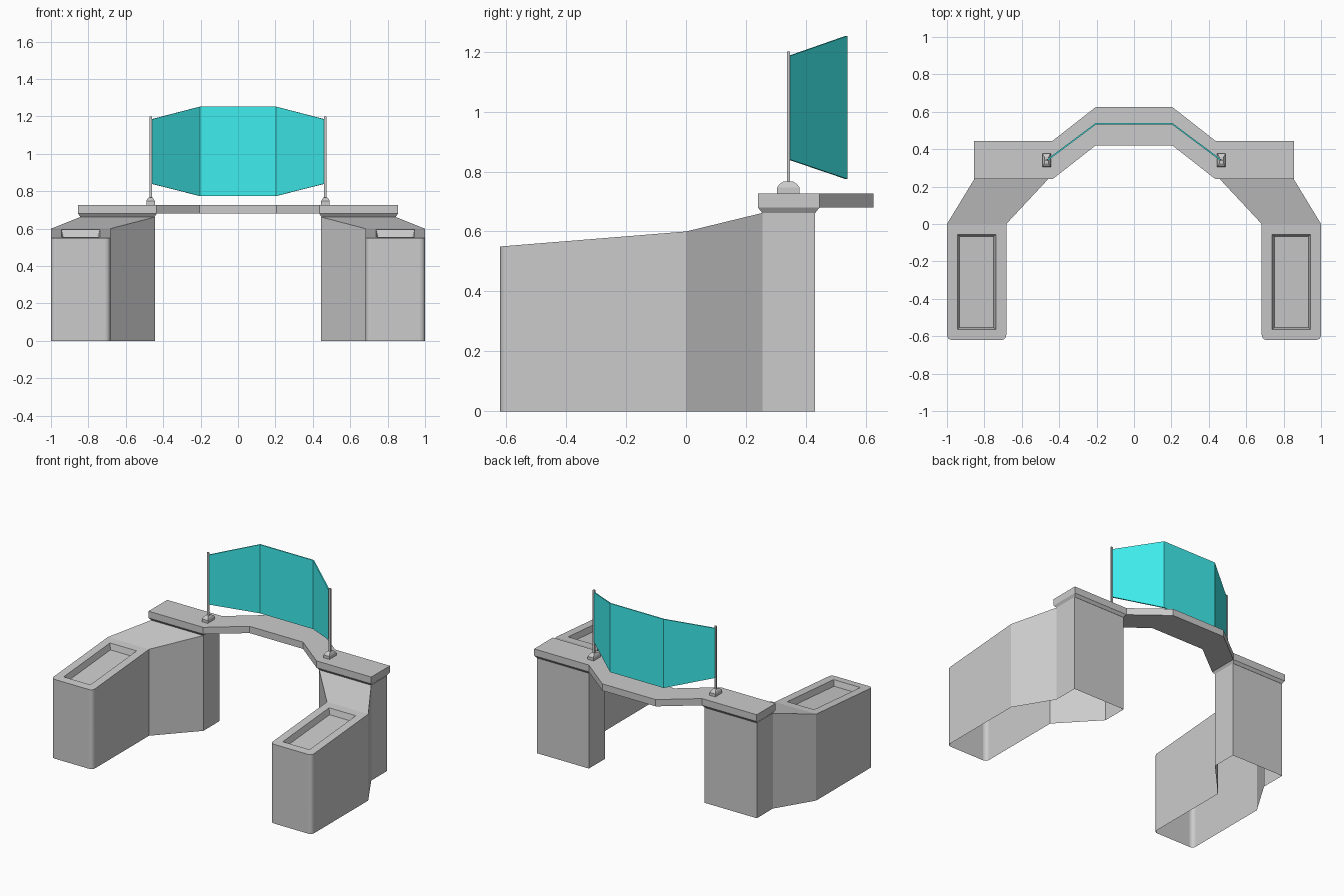
import bpy, bmesh
from mathutils import Matrix

if "Cube" in bpy.data.objects:
    bpy.data.objects.remove(bpy.data.objects["Cube"])


def finish(name, bm, mirror=False, recalc=True):
    if recalc:
        bmesh.ops.recalc_face_normals(bm, faces=bm.faces)
    me = bpy.data.meshes.new(name)
    bm.to_mesh(me)
    bm.free()
    ob = bpy.data.objects.new(name, me)
    bpy.context.collection.objects.link(ob)
    if mirror:
        ob.modifiers.new("mirror", 'MIRROR').use_mirror_merge = False
    return ob


def loft(bm, rings, caps=True, skip=()):
    """Join closed rings of points; skip lists the ring sides left open."""
    vs = [[bm.verts.new(p) for p in r] for r in rings]
    n = len(vs[0])
    for a, b in zip(vs, vs[1:]):
        for i in range(n):
            if i not in skip:
                j = (i + 1) % n
                bm.faces.new((a[i], a[j], b[j], b[i]))
    if caps:
        bm.faces.new(vs[0][::-1])
        bm.faces.new(vs[-1])
    return vs


def rect(x0, x1, y0, y1, z):
    return [(x0, y0, z), (x1, y0, z), (x1, y1, z), (x0, y1, z)]


# Pedestals: open-bottomed shells, bent in plan and rising to the back
bm = bmesh.new()
stations = [(-.62, .683, 1, .55), (0, .683, 1, .60),
            (.255, .445, .845, .662), (.43, .445, .845, .662)]
rings = loft(bm, [[(a, y, 0), (b, y, 0), (b, y, z), (a, y, z)]
                  for y, a, b, z in stations], skip=(0,))
bmesh.ops.recalc_face_normals(bm, faces=bm.faces)
for f in bm.faces:
    if f.normal.z < 0:
        f.normal_flip()
# Tray recess in the front top
tray = next(f for f in bm.faces if f.normal.z > .9 and f.calc_center_median().y < -.2)
bmesh.ops.inset_individual(bm, faces=[tray], thickness=.056, use_even_offset=True)
bmesh.ops.inset_individual(bm, faces=[tray], thickness=.011, depth=0, use_even_offset=True)
for v in tray.verts:
    v.co.z -= .04
# Rounded front corners
corners = [e for e in bm.edges if all(v.co.y < -.61 for v in e.verts)
           and abs(e.verts[0].co.x - e.verts[1].co.x) < 1e-4]
res = bmesh.ops.bevel(bm, geom=corners, offset=.026, segments=4, profile=.5,
                      affect='EDGES')
for f in res['faces']:
    f.smooth = abs(f.normal.z) < .5
finish("pedestal", bm, mirror=True)

# Worktop: one slab with a bowed bridge in the middle
bm = bmesh.new()
half = [(.855, .445), (.855, .24), (.435, .24), (.205, .42)]
half_back = [(.205, .625), (.435, .445)]
plan = half + [(-x, y) for x, y in half[::-1]] + \
    [(-x, y) for x, y in half_back[::-1]] + half_back
loft(bm, [[(x, y, z) for x, y in plan] for z in (.68, .727)])
finish("worktop", bm)

# Chamfered lower edge of the worktop ends
bm = bmesh.new()
loft(bm, [rect(.447, .843, .254, .431, .662), rect(.435, .855, .24, .445, .68)])
finish("worktop_end_rim", bm, mirror=True)

# Post feet
bm = bmesh.new()
loft(bm, [rect(.445, .490, .304, .378, .727), rect(.445, .490, .304, .378, .747),
          rect(.449, .486, .311, .371, .757), rect(.456, .479, .324, .358, .766)])
finish("post_foot", bm, mirror=True)

# Posts
bm = bmesh.new()
bmesh.ops.create_cube(bm, size=1, matrix=Matrix.Translation((.467, .341, .98)) @
                      Matrix.Diagonal((.015, .010, .44, 1)))
finish("screen_post", bm, mirror=True)

# Folded three-panel screen
bm = bmesh.new()
path = [(-.462, .343, .84, 1.185), (-.205, .535, .775, 1.252),
        (.205, .535, .775, 1.252), (.462, .343, .84, 1.185)]
cols = [(bm.verts.new((x, y, lo)), bm.verts.new((x, y, hi))) for x, y, lo, hi in path]
for a, b in zip(cols, cols[1:]):
    bm.faces.new((a[0], b[0], b[1], a[1]))
screen = finish("screen", bm, recalc=False)
sol = screen.modifiers.new("thickness", 'SOLIDIFY')
sol.thickness = .008
sol.offset = 0
mat = bpy.data.materials.new("teal")
mat.diffuse_color = (.05, .85, .85, 1)
mat.use_nodes = True
mat.node_tree.nodes["Principled BSDF"].inputs["Base Color"].default_value = mat.diffuse_color
screen.data.materials.append(mat)
